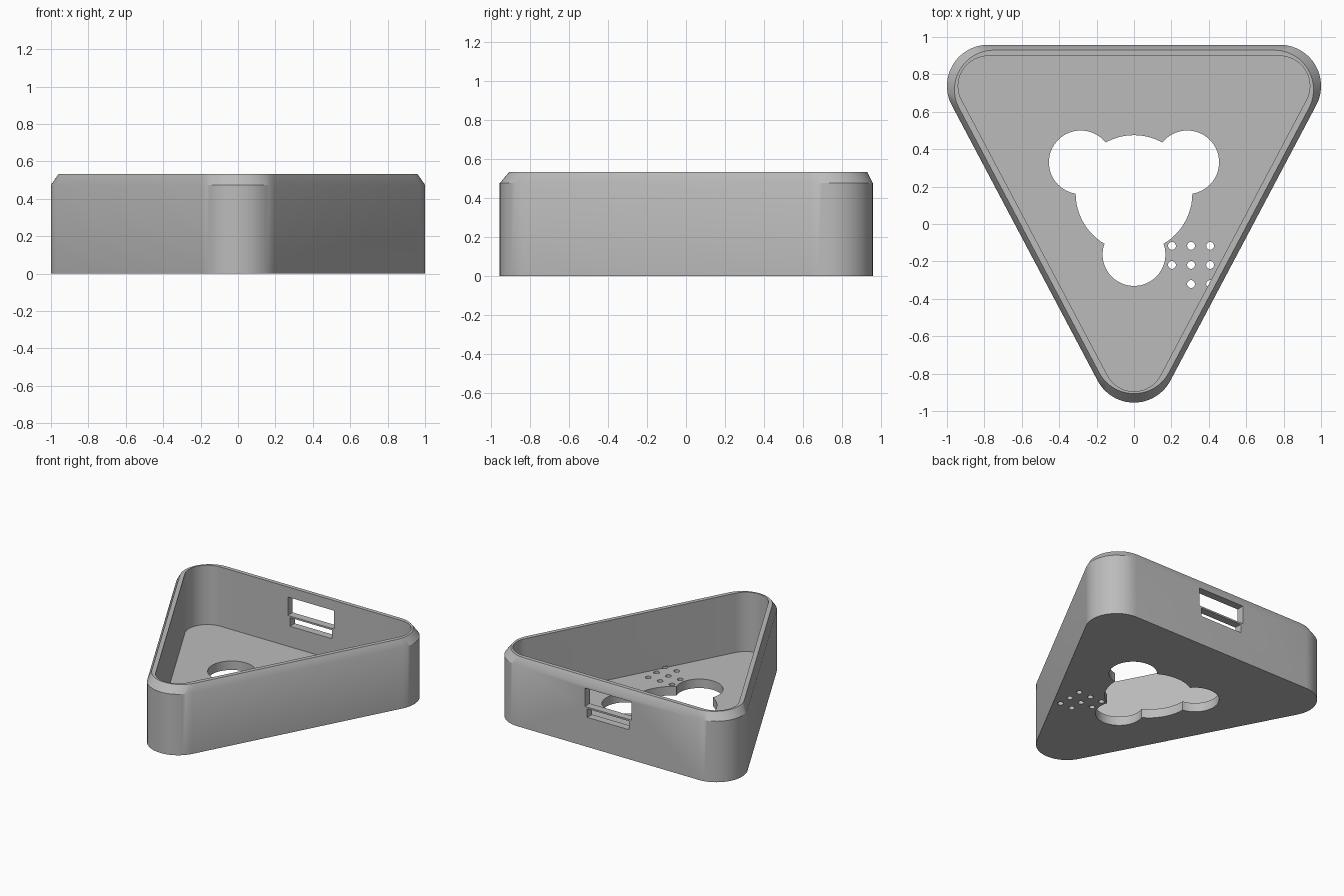
import bpy, bmesh, math
from mathutils import Vector

if "Cube" in bpy.data.objects:
    bpy.data.objects.remove(bpy.data.objects["Cube"])

FLOOR, SHOULDER, TOP = 0.07, 0.475, 0.532
SEG = 20  # segments per rounded corner
CORNERS = [(0.0, -0.735), (0.78, 0.738), (-0.78, 0.738)]


def rounded_triangle(radius, scale=1.0, pivot=Vector((0, 0.25))):
    """Outline of three corner arcs, counter-clockwise, optionally scaled."""
    pts = []
    pos = [Vector(c) for c in CORNERS]
    for i, c in enumerate(pos):
        d_in = c - pos[i - 1]
        d_out = pos[(i + 1) % 3] - c
        a0 = math.atan2(-d_in.x, d_in.y)
        a1 = math.atan2(-d_out.x, d_out.y)
        while a1 < a0:
            a1 += 2 * math.pi
        for k in range(SEG + 1):
            a = a0 + (a1 - a0) * k / SEG
            p = c + radius * Vector((math.cos(a), math.sin(a)))
            pts.append(pivot + (p - pivot) * scale)
    return pts


def make_object(name, bm):
    bmesh.ops.recalc_face_normals(bm, faces=bm.faces)
    mesh = bpy.data.meshes.new(name)
    bm.to_mesh(mesh)
    bm.free()
    obj = bpy.data.objects.new(name, mesh)
    bpy.context.collection.objects.link(obj)
    return obj


def cut(target, cutter):
    """Subtract the cutter from the target and remove it."""
    cutter.hide_render = True
    bpy.context.view_layer.objects.active = target
    mod = target.modifiers.new("cut", 'BOOLEAN')
    mod.operation, mod.solver, mod.object = 'DIFFERENCE', 'EXACT', cutter
    bpy.ops.object.modifier_apply(modifier=mod.name)
    bpy.data.objects.remove(cutter)


def cylinder_cutter(x, y, r, segments):
    z0, z1 = -0.1, FLOOR + 0.01
    bm = bmesh.new()
    bmesh.ops.create_cone(bm, cap_ends=True, segments=segments, radius1=r,
                          radius2=r, depth=z1 - z0)
    bmesh.ops.translate(bm, verts=bm.verts, vec=(x, y, (z0 + z1) / 2))
    return make_object("hole_cutter", bm)


def box_cutter(half_width, z0, z1):
    bm = bmesh.new()
    bmesh.ops.create_cube(bm, size=1)
    bmesh.ops.scale(bm, verts=bm.verts, vec=(2 * half_width, 0.3, z1 - z0))
    bmesh.ops.translate(bm, verts=bm.verts, vec=(0, 0.93, (z0 + z1) / 2))
    return make_object("slot_cutter", bm)


# Tray shell: outer wall, tapered shoulder, rim, inner wall and floor
outer = rounded_triangle(0.22)
shoulder = rounded_triangle(0.22, 0.96)
inner = rounded_triangle(0.16)
profile = [(outer, 0), (outer, SHOULDER), (shoulder, TOP), (inner, TOP), (inner, FLOOR)]
bm = bmesh.new()
rings = [[bm.verts.new((p.x, p.y, z)) for p in pts] for pts, z in profile]
for a, b in zip(rings, rings[1:]):
    n = len(a)
    for i in range(n):
        j = (i + 1) % n
        bm.faces.new((a[i], a[j], b[j], b[i]))
bm.faces.new(rings[0][::-1])
bm.faces.new(rings[-1])
tray = make_object("triangular_tray", bm)

# Large floor opening: one main circle with three lobes
for x, y, r in [(0, 0.163, 0.312), (-0.285, 0.33, 0.17),
                (0.285, 0.33, 0.17), (0, -0.163, 0.168)]:
    cut(tray, cylinder_cutter(x, y, r, 64))

# Grid of small floor holes, leaving out the one beside the lower lobe
for i in range(3):
    for j in range(3):
        if (i, j) != (0, 2):
            cut(tray, cylinder_cutter(0.203 + 0.102 * i, -0.117 - 0.102 * j, 0.021, 20))

# Two slots through the back wall
cut(tray, box_cutter(0.2, 0.31, 0.453))
cut(tray, box_cutter(0.18, 0.23, 0.297))

# Grey finish and smooth rounded corners
grey = bpy.data.materials.new("grey")
grey.diffuse_color = (0.5, 0.5, 0.5, 1)
grey.use_nodes = True
grey.node_tree.nodes["Principled BSDF"].inputs["Base Color"].default_value = grey.diffuse_color
tray.data.materials.clear()
tray.data.materials.append(grey)
bpy.ops.object.select_all(action='DESELECT')
tray.select_set(True)
bpy.context.view_layer.objects.active = tray
bpy.ops.object.shade_smooth_by_angle(angle=math.radians(30))
